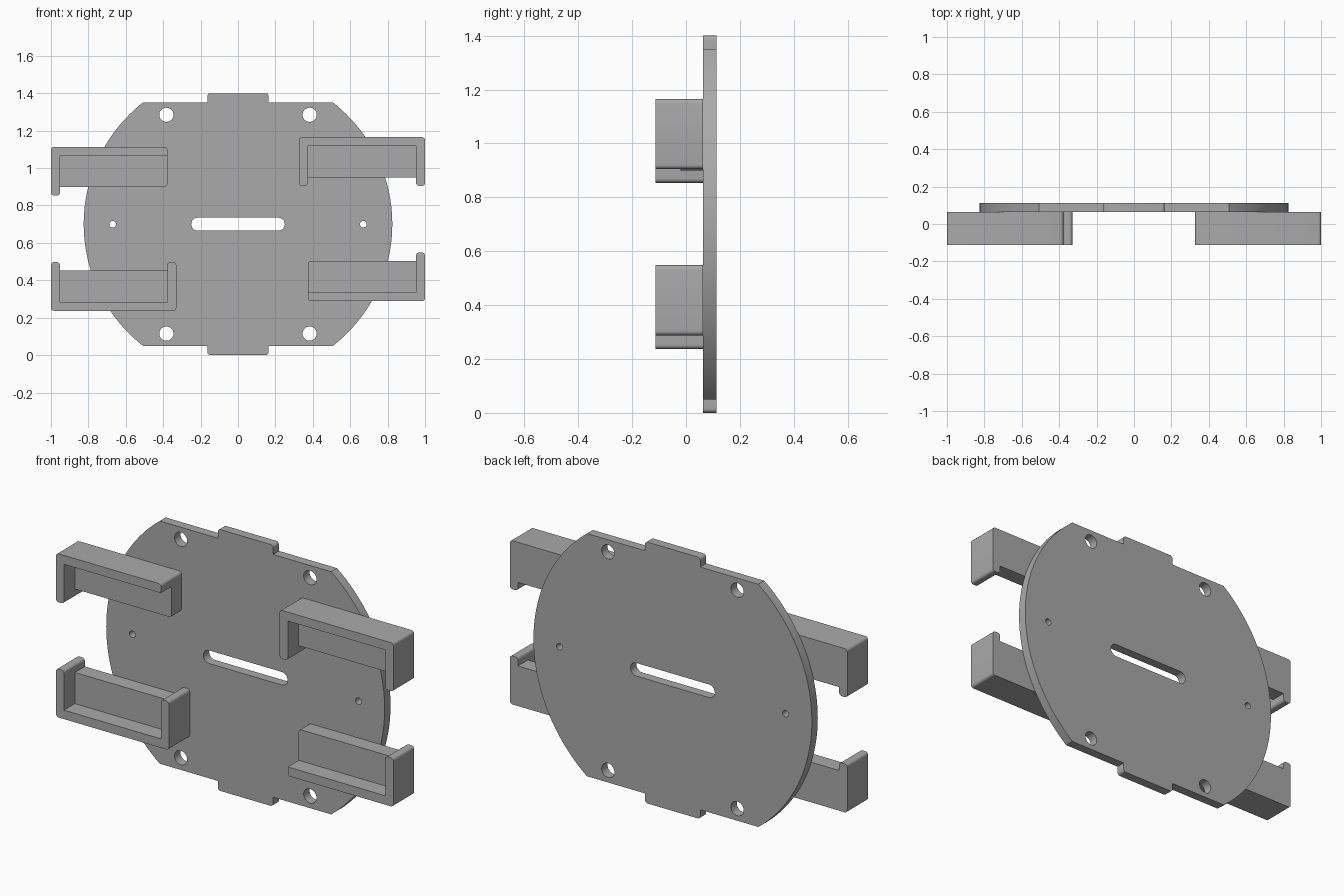
import bpy
import bmesh
from math import asin, cos, sin, pi

cube = bpy.data.objects.get("Cube")
if cube:
    bpy.data.objects.remove(cube)

grey = bpy.data.materials.new("plain grey")
grey.use_nodes = True
grey.diffuse_color = (0.4, 0.4, 0.4, 1)
grey.node_tree.nodes["Principled BSDF"].inputs["Base Color"].default_value = grey.diffuse_color

BACK, SEAT, FRONT, PANEL = 0.113, 0.063, -0.113, -0.021   # depths along y
WALL, REACH, STEP = 0.048, 0.26, 0.045                   # bracket section
ROUND = 0.016
MID = 0.70                                               # plate centre height


def soften(points):
    """Replace every (x, z, r) corner that has a radius by a short arc."""
    out = []
    for i, (x, z, r) in enumerate(points):
        if not r:
            out.append((x, z))
            continue
        ends = []
        for qx, qz, _ in (points[i - 1], points[(i + 1) % len(points)]):
            d = ((qx - x) ** 2 + (qz - z) ** 2) ** 0.5
            ends.append((x + (qx - x) * r / d, z + (qz - z) * r / d))
        (ax, az), (bx, bz) = ends
        for k in range(6):
            t = k / 5 * pi / 2
            u, v = 1 - sin(t), 1 - cos(t)
            out.append((x + (ax - x) * u + (bx - x) * v,
                        z + (az - z) * u + (bz - z) * v))
    return out


def arc(cx, cz, r, start, end, n):
    return [(cx + r * cos(start + (end - start) * i / n),
             cz + r * sin(start + (end - start) * i / n), 0) for i in range(n + 1)]


def slab(name, outlines, y0, y1):
    """Extrude a front-facing outline, with optional holes, from y0 to y1."""
    curve = bpy.data.curves.new(name, 'CURVE')
    curve.dimensions = '2D'
    curve.fill_mode = 'BOTH'
    curve.extrude = (y1 - y0) / 2
    for outline in outlines:
        pts = soften(outline)
        spline = curve.splines.new('POLY')
        spline.points.add(len(pts) - 1)
        spline.use_cyclic_u = True
        for p, (x, z) in zip(spline.points, pts):
            p.co = (x, z, 0, 1)
    temp = bpy.data.objects.new(name, curve)
    bpy.context.collection.objects.link(temp)
    bpy.context.view_layer.update()
    mesh = bpy.data.meshes.new_from_object(
        temp.evaluated_get(bpy.context.evaluated_depsgraph_get()))
    bpy.data.objects.remove(temp)
    bpy.data.curves.remove(curve)

    bm = bmesh.new()
    bm.from_mesh(mesh)
    for v in bm.verts:
        x, z, depth = v.co
        v.co = (x, (y0 + y1) / 2 - depth, z)
    bmesh.ops.remove_doubles(bm, verts=bm.verts, dist=0.00005)
    bmesh.ops.recalc_face_normals(bm, faces=bm.faces)
    bm.to_mesh(mesh)
    bm.free()
    mesh.materials.clear()
    mesh.materials.append(grey)
    obj = bpy.data.objects.new(name, mesh)
    bpy.context.collection.objects.link(obj)
    bpy.ops.object.select_all(action='DESELECT')
    obj.select_set(True)
    bpy.context.view_layer.objects.active = obj
    bpy.ops.object.shade_smooth_by_angle(angle=0.5)
    return obj


# Round plate, cut flat above and below, with a tab on each flat
radius, flat, tab, tip = 0.825, 0.65, 0.164, 0.70
a = asin(flat / radius)
outline = arc(0, MID, radius, -a, a, 48)
outline += [(tab, MID + flat, 0), (tab, MID + tip, ROUND),
            (-tab, MID + tip, ROUND), (-tab, MID + flat, 0)]
outline += arc(0, MID, radius, pi - a, pi + a, 48)
outline += [(-tab, MID - flat, 0), (-tab, MID - tip, ROUND),
            (tab, MID - tip, ROUND), (tab, MID - flat, 0)]

# Holes through the plate: central slot, four bolt holes, two pin holes
slot = arc(0.215, MID, 0.035, -pi / 2, pi / 2, 12) + arc(-0.215, MID, 0.035, pi / 2, 1.5 * pi, 12)
holes = [slot]
for s in (-1, 1):
    holes.append(arc(s * 0.67, MID, 0.018, 0, 2 * pi, 20)[:-1])
    for t in (-1, 1):
        holes.append(arc(s * 0.383, MID + t * 0.585, 0.038, 0, 2 * pi, 32)[:-1])
slab("base_plate", [outline] + holes, SEAT, BACK)


def bracket(name, x0, x1, base, up, left_lip, right_lip):
    """Rim with lips at the chosen ends, backed by a recessed panel."""
    def at(x, h, r=0):
        return (x, base + up * h, r)

    rim = [at(x0, 0, ROUND), at(x1, 0, ROUND)]
    if right_lip:
        rim += [at(x1, REACH, ROUND), at(x1 - WALL, REACH, ROUND), at(x1 - WALL, WALL)]
    else:
        rim += [at(x1, WALL)]
    if left_lip:
        rim += [at(x0 + WALL, WALL), at(x0 + WALL, REACH, ROUND), at(x0, REACH, ROUND)]
    else:
        rim += [at(x0, WALL)]
    slab(name + "_rim", [rim], FRONT, SEAT)

    p0 = x0 + WALL * left_lip
    p1 = x1 - WALL * right_lip
    top = REACH - STEP
    slab(name + "_panel",
         [[at(p0, WALL), at(p1, WALL), at(p1, top, 0 if right_lip else ROUND),
           at(p0, top, 0 if left_lip else ROUND)]], PANEL, SEAT)


# Four holding brackets, opening towards the middle
bracket("upper_right_bracket", -1, -0.378, 1.114, -1, True, False)
bracket("upper_left_bracket", 0.326, 1, 1.165, -1, True, True)
bracket("lower_right_bracket", -1, -0.330, 0.237, 1, True, True)
bracket("lower_left_bracket", 0.374, 1, 0.288, 1, False, True)
